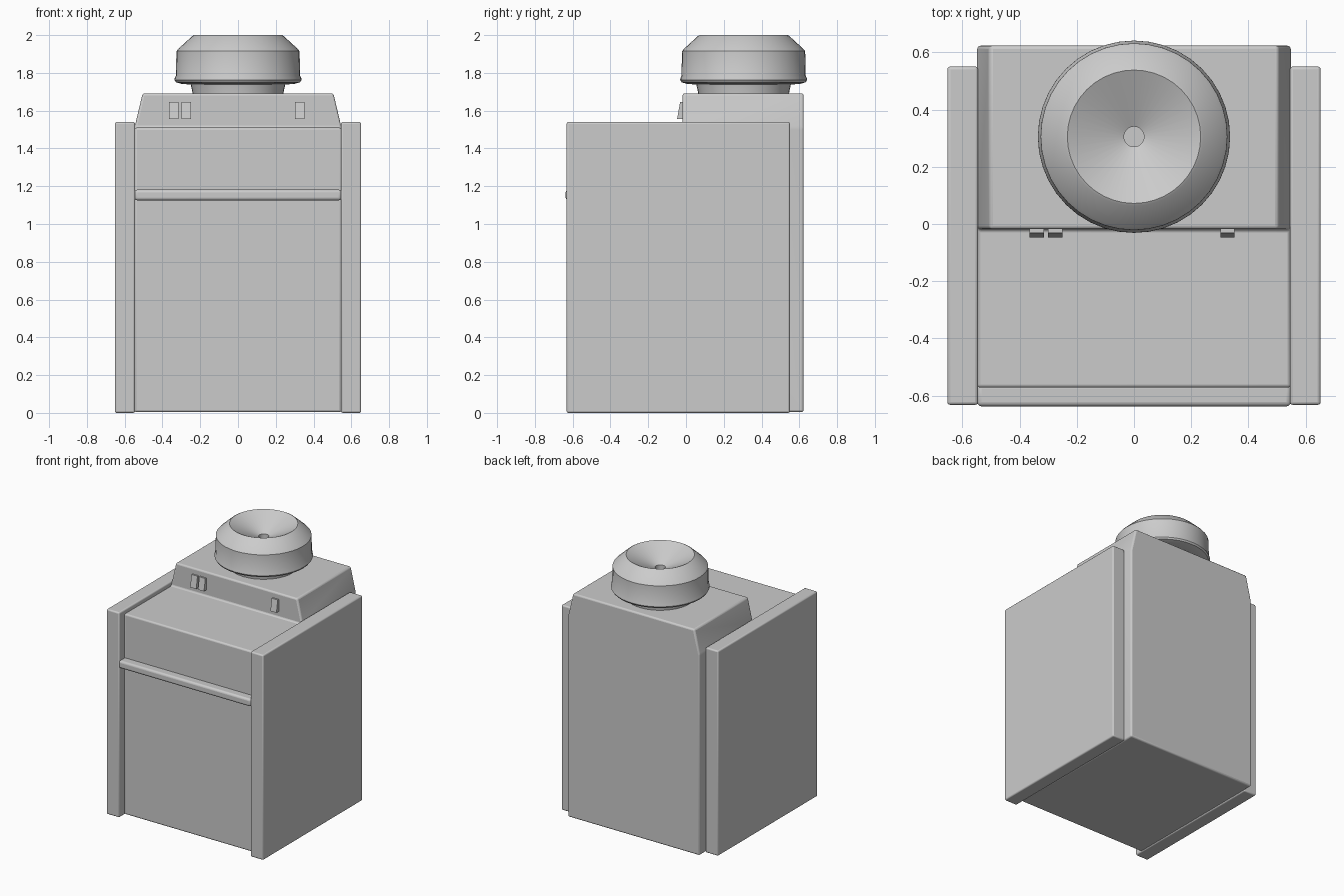
import bpy, bmesh, math

if "Cube" in bpy.data.objects:
    bpy.data.objects.remove(bpy.data.objects["Cube"])


def finish(name, bm, bevel=0.0, segments=3, angle=30):
    bmesh.ops.recalc_face_normals(bm, faces=bm.faces[:])
    mesh = bpy.data.meshes.new(name)
    bm.to_mesh(mesh)
    bm.free()
    ob = bpy.data.objects.new(name, mesh)
    bpy.context.collection.objects.link(ob)
    if bevel:
        mod = ob.modifiers.new("Bevel", "BEVEL")
        mod.width, mod.segments = bevel, segments
        mod.limit_method, mod.angle_limit = "ANGLE", math.radians(8)
    bpy.ops.object.select_all(action="DESELECT")
    bpy.context.view_layer.objects.active = ob
    ob.select_set(True)
    bpy.ops.object.shade_smooth_by_angle(angle=math.radians(angle))
    return ob


def extrude_profile(points, x0, x1):
    """Extrude a (y, z) outline along x; returns bmesh and its two end rings."""
    bm = bmesh.new()
    rings = [[bm.verts.new((x, y, z)) for y, z in points] for x in (x0, x1)]
    n = len(points)
    for ring in rings:
        bm.faces.new(ring)
    for i in range(n):
        j = (i + 1) % n
        bm.faces.new((rings[0][i], rings[0][j], rings[1][j], rings[1][i]))
    return bm, rings


def box_outline(y0, y1, z0, z1):
    return [(y0, z0), (y1, z0), (y1, z1), (y0, z1)]


def lathe(name, profile, centre, sides):
    bm = bmesh.new()
    verts = [bm.verts.new((centre[0] + r, centre[1], z)) for r, z in profile]
    edges = [bm.edges.new(pair) for pair in zip(verts, verts[1:])]
    bmesh.ops.spin(bm, geom=verts + edges, cent=(*centre, 0), axis=(0, 0, 1),
                   angle=math.tau, steps=sides, use_merge=True)
    bmesh.ops.remove_doubles(bm, verts=bm.verts[:], dist=1e-4)
    return finish(name, bm)


# Cabinet body with the raised, tapered console at the rear
outline = [(-0.572, 0.004), (0.623, 0.004), (0.623, 1.51), (0.623, 1.692),
           (-0.018, 1.692), (-0.018, 1.51), (-0.572, 1.51)]
bm, rings = extrude_profile(outline, -0.548, 0.548)
for ring in rings:
    bmesh.ops.connect_verts(bm, verts=[ring[2], ring[5]])
for v in bm.verts:
    if v.co.z > 1.6:
        v.co.x *= 0.505 / 0.548
finish("cabinet_body", bm, 0.012)

# Side panels
for side, label in ((-1, "left"), (1, "right")):
    bm, _ = extrude_profile(box_outline(-0.632, 0.55, 0, 1.54), side * 0.545, side * 0.652)
    finish(f"{label}_side_panel", bm, 0.01)

# Front rail
bm, _ = extrude_profile(box_outline(-0.637, -0.56, 1.125, 1.182), -0.548, 0.548)
finish("front_rail", bm, 0.015)

# Wedge-shaped console switches
wedge = [(-0.01, 1.557), (-0.047, 1.557), (-0.031, 1.647), (-0.01, 1.647)]
for i, x in enumerate((-0.34, -0.275, 0.327)):
    bm, _ = extrude_profile(wedge, x - 0.025, x + 0.025)
    finish(f"switch_{i + 1}", bm)

# Round hopper with a funnel top
lathe("hopper", [
    (0, 1.68), (0.24, 1.68), (0.242, 1.70), (0.25, 1.738), (0.30, 1.742),
    (0.328, 1.75), (0.336, 1.762), (0.335, 1.772), (0.329, 1.785), (0.326, 1.915),
    (0.315, 1.928), (0.242, 1.995), (0.233, 2.0), (0.035, 1.905),
    (0.035, 1.86), (0, 1.86)], (0, 0.305), 40)
